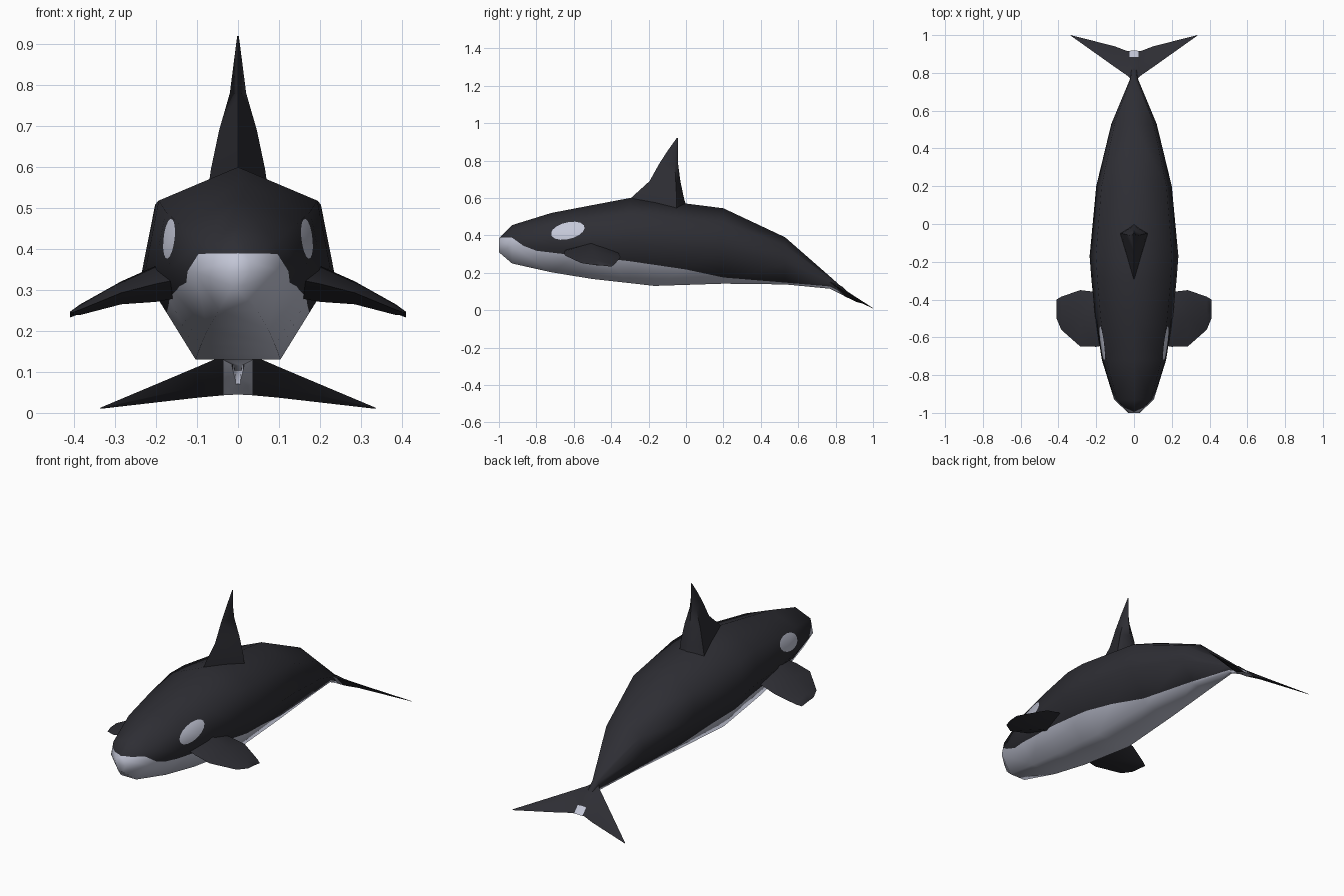
import bpy, bmesh, math
from mathutils import Vector
from mathutils.bvhtree import BVHTree
from mathutils.interpolate import poly_3d_calc

cube = bpy.data.objects.get("Cube")
if cube:
    bpy.data.objects.remove(cube, do_unlink=True)


def material(name, rgb):
    m = bpy.data.materials.new(name)
    m.use_nodes = True
    m.diffuse_color = (*rgb, 1)
    m.node_tree.nodes["Principled BSDF"].inputs["Base Color"].default_value = (*rgb, 1)
    return m


BLACK = material("blue black skin", (0.027, 0.027, 0.034))
WHITE = material("pale grey skin", (0.55, 0.57, 0.68))


def loft(rings):
    """Skin a list of closed rings, capping both ends."""
    bm = bmesh.new()
    loops = [[bm.verts.new(p) for p in ring] for ring in rings]
    n = len(loops[0])
    for a, b in zip(loops, loops[1:]):
        for i in range(n):
            j = (i + 1) % n
            bm.faces.new((a[i], a[j], b[j], b[i]))
    bm.faces.new(loops[0])
    bm.faces.new(loops[-1])
    bmesh.ops.recalc_face_normals(bm, faces=bm.faces)
    bmesh.ops.triangulate(bm, faces=bm.faces)
    bm.normal_update()
    return bm


def cut(bm, point, normal, inside=lambda c: True):
    """Slice the faces whose centre passes the test."""
    faces = [f for f in bm.faces if inside(f.calc_center_median())]
    geom = set(faces)
    for f in faces:
        geom.update(f.edges, f.verts)
    bmesh.ops.bisect_plane(bm, geom=list(geom), dist=1e-5, plane_co=point, plane_no=normal)


def finish(name, bm, sharp=None):
    mesh = bpy.data.meshes.new(name)
    bm.to_mesh(mesh)
    bm.free()
    for m in (BLACK, WHITE):
        mesh.materials.append(m)
    mesh.shade_smooth()
    if sharp:
        mesh.set_sharp_from_angle(angle=math.radians(sharp))
    ob = bpy.data.objects.new(name, mesh)
    bpy.context.scene.collection.objects.link(ob)
    return ob


# Body: seven-sided sections given as y, top, bottom, half width
stations = [
    (-1, .385, .31, .03), (-.93, .455, .25, .105), (-.72, .52, .203, .17),
    (-.5, .562, .167, .205), (-.3, .6, .145, .225), (-.17, .592, .13, .235),
    (.2, .545, .142, .2), (.53, .39, .138, .12), (.77, .18, .115, .02), (.86, .1, .07, .012)]


def section(y, top, bottom, w):
    h = top - bottom
    half = [(.86 * w, bottom + .82 * h), (w, bottom + .46 * h), (.44 * w, bottom)]
    pts = [(0, top)] + half + [(-x, z) for x, z in reversed(half)]
    return [(x, y, z) for x, z in pts]


body = loft([section(*s) for s in stations])
coarse = body.copy()
coarse.faces.ensure_lookup_table()
tree = BVHTree.FromBMesh(coarse)

# Belly line, cut into the skin segment by segment
belly = [(-1.01, .39), (-.93, .388), (-.87, .345), (-.8, .318), (-.65, .3), (-.5, .285),
         (-.3, .262), (0, .218), (.2, .175), (.53, .148), (.77, .127), (.87, .075)]
for (y0, z0), (y1, z1) in zip(belly, belly[1:]):
    cut(body, (0, y1, 0), (0, 1, 0))
    cut(body, (0, y0, z0), (0, z0 - z1, y1 - y0), lambda c: y0 < c.y < y1)

# Eye patches: a tilted oval cut through both flanks
EYE_Y, EYE_Z, LONG, SHORT, TILT, SIDES = -.632, .425, .09, .044, .24, 16


def in_box(c):
    return abs(c.y - EYE_Y) < .1 and abs(c.z - EYE_Z) < .06


def in_eye(c):
    y, z = c.y - EYE_Y, c.z - EYE_Z
    u = y * math.cos(TILT) + z * math.sin(TILT)
    v = z * math.cos(TILT) - y * math.sin(TILT)
    return (u / LONG) ** 2 + (v / SHORT) ** 2 < 1


for s in (-1, 1):
    cut(body, (0, EYE_Y + s * .1, 0), (0, 1, 0))
    cut(body, (0, 0, EYE_Z + s * .06), (0, 0, 1))
for i in range(SIDES):
    a = math.tau * i / SIDES
    n = Vector((0, math.cos(a) / LONG, math.sin(a) / SHORT))
    p = Vector((0, math.cos(a) * LONG, math.sin(a) * SHORT))
    n.rotate(Vector((1, 0, 0)).to_track_quat('X', 'Z'))
    c, s = math.cos(TILT), math.sin(TILT)
    turn = lambda v: Vector((0, v.y * c - v.z * s, v.y * s + v.z * c))
    cut(body, turn(p) + Vector((0, EYE_Y, EYE_Z)), turn(n), in_box)


def belly_height(y):
    for (y0, z0), (y1, z1) in zip(belly, belly[1:]):
        if y <= y1:
            return z0 + (z1 - z0) * (y - y0) / (y1 - y0)
    return 0


bmesh.ops.triangulate(body, faces=body.faces)
for f in body.faces:
    c = f.calc_center_median()
    f.material_index = int(c.z < belly_height(c.y) or in_eye(c))

# Keep the broad soft shading of the uncut skin
body.verts.ensure_lookup_table()
normals = []
for v in body.verts:
    loc, _, index, _ = tree.find_nearest(v.co)
    corners = coarse.faces[index].verts
    weights = poly_3d_calc([k.co for k in corners], loc)
    normals.append(sum((k.normal * w for k, w in zip(corners, weights)), Vector()).normalized())
body_ob = finish("body", body)
body_ob.data.normals_split_custom_set_from_vertices(normals)
coarse.free()

# Dorsal fin: diamond sections as z, front, widest, back, half width
dorsal = [(.5, -.33, -.05, .02, .08), (.595, -.3, -.05, -.01, .066), (.69, -.195, -.055, -.03, .046),
          (.78, -.145, -.06, -.042, .02), (.85, -.1, -.06, -.043, .011), (.92, -.05, -.047, -.044, .002)]
finish("dorsal_fin", loft([[(0, f, z), (w, m, z), (0, b, z), (-w, m, z)]
                           for z, f, m, b, w in dorsal]), 70)

# Pectoral fins: sections as x, front, back, middle height, half thickness
pectoral = [(.15, -.64, -.37, .325, .045), (.2, -.65, -.36, .315, .044), (.285, -.648, -.35, .293, .028),
            (.385, -.56, -.385, .252, .013), (.41, -.5, -.4, .243, .004)]
for side, name in ((1, "left_pectoral_fin"), (-1, "right_pectoral_fin")):
    finish(name, loft([[(side * x, f, z), (side * x, (f + b) / 2, z + t),
                        (side * x, b, z - .01), (side * x, (f + b) / 2, z - t)]
                       for x, f, b, z, t in pectoral]), 70)

# Tail flukes: sections as x, front y and z, back y and z, half thickness
half = [(.035, .785, .14, .915, .043, .018), (.1, .83, .112, .94, .037, .011), (.335, .997, .013, 1, .01, .001)]
full = [(-r[0], *r[1:]) for r in reversed(half)] + [(0, .75, .165, .92, .045, .022)] + half
flukes = loft([[(x, fy, fz), (x, (fy + by) / 2, (fz + bz) / 2 + t),
                (x, by, bz), (x, (fy + by) / 2, (fz + bz) / 2 - t)]
               for x, fy, fz, by, bz, t in full])
for s in (-1, 1):
    cut(flukes, (s * .025, 0, 0), (1, 0, 0))
cut(flukes, (0, .885, 0), (0, 1, 0), lambda c: abs(c.x) < .025)
for f in flukes.faces:
    c = f.calc_center_median()
    under = f.normal.z < 0 and abs(c.x) < .035
    notch = c.y > .885 and abs(c.x) < .025
    f.material_index = int(under or notch)
finish("tail_flukes", flukes, 70)
